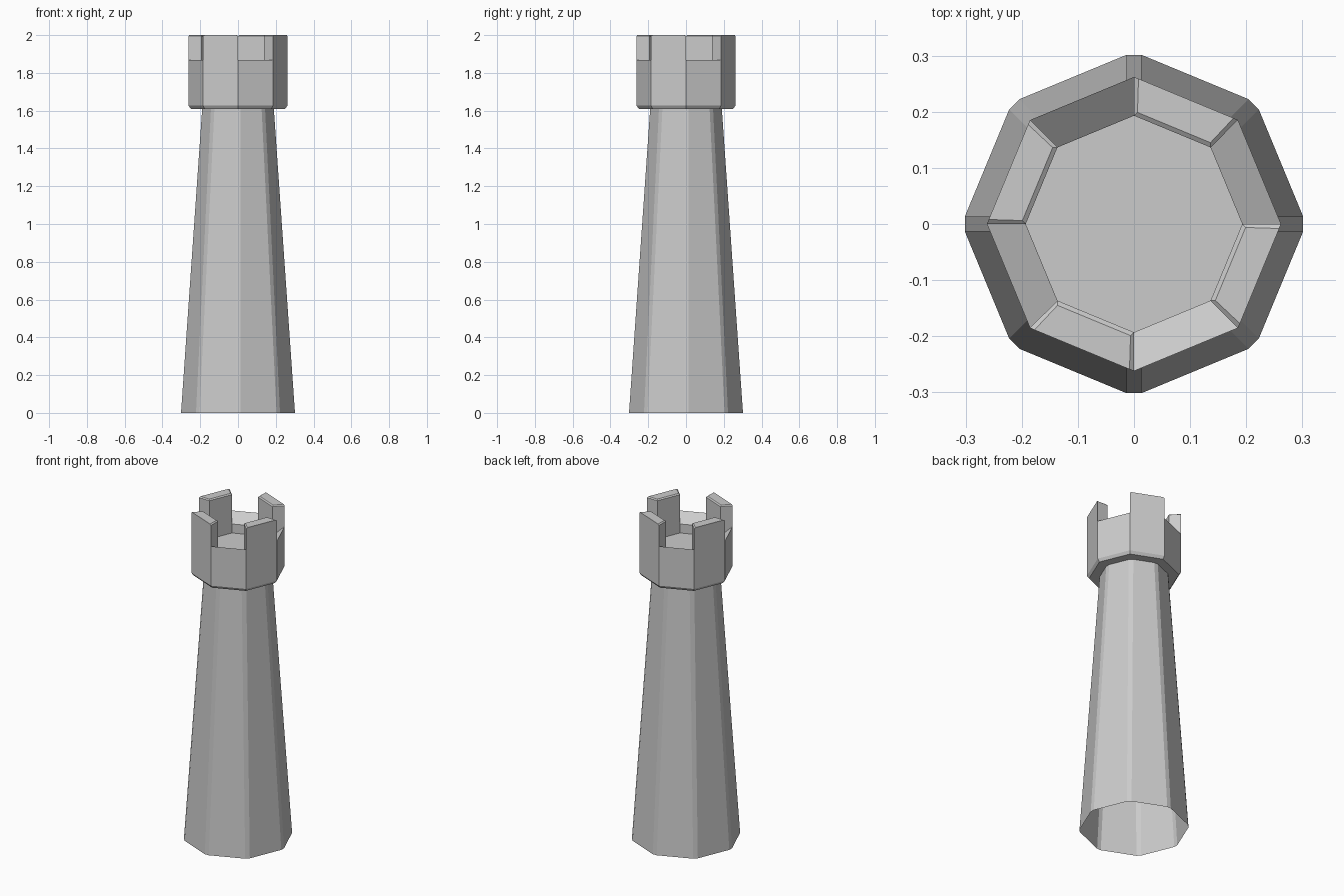
import bpy, bmesh
from math import cos, sin, radians, tan

if "Cube" in bpy.data.objects:
    bpy.data.objects.remove(bpy.data.objects["Cube"])


def polar(r, deg, z):
    return (r * cos(radians(deg)), r * sin(radians(deg)), z)


def make_object(name, bm):
    bmesh.ops.recalc_face_normals(bm, faces=bm.faces)
    mesh = bpy.data.meshes.new(name)
    bm.to_mesh(mesh)
    bm.free()
    obj = bpy.data.objects.new(name, mesh)
    bpy.context.collection.objects.link(obj)
    return obj


def bridge(bm, a, b, skip=()):
    n = len(a)
    for i in range(n):
        if i not in skip:
            bm.faces.new((a[i], a[(i + 1) % n], b[(i + 1) % n], b[i]))


# Tapered octagonal shaft with narrow chamfered corners, open underneath
def chamfered_ring(bm, r, z, half_width):
    x = r - half_width * tan(radians(22.5))
    ring = []
    for i in range(8):
        c, s = cos(radians(45 * i)), sin(radians(45 * i))
        for y in (-half_width, half_width):
            ring.append(bm.verts.new((x * c - y * s, x * s + y * c, z)))
    return ring


bm = bmesh.new()
bridge(bm, chamfered_ring(bm, 0.307, 0, 0.013), chamfered_ring(bm, 0.195, 1.61, 0.013))
make_object("tower_shaft", bm)

# Octagonal crown: underside, bottom chamfer, wall, sloped sill, inner wall, floor
R_OUT, R_IN, SILL_OUT, SILL_IN, FLOOR, TOP = 0.262, 0.193, 1.867, 1.815, 1.76, 2.0
MERLONS = (1, 3, 5, 7)
bm = bmesh.new()
profile = [(0.25, 1.61), (R_OUT, 1.627), (R_OUT, SILL_OUT), (R_IN, SILL_IN), (R_IN, FLOOR)]
rings = [[bm.verts.new(polar(r, 45 * i, z)) for i in range(8)] for r, z in profile]
for k in range(len(rings) - 1):
    bridge(bm, rings[k], rings[k + 1], MERLONS if k == 2 else ())
bm.faces.new(rings[0])
bm.faces.new(rings[-1])
make_object("crown", bm)

# Merlons on alternate sides, with chamfered tops
BEVEL = 0.006
for i in MERLONS:
    a, b = 45 * i, 45 * (i + 1)
    bm = bmesh.new()

    def ring(z_out, z_in, inset=0.0):
        d = inset / R_IN * 57.3
        o, n = R_OUT - inset * 0.5, R_IN + inset
        return [bm.verts.new(p) for p in (polar(o, a + d, z_out), polar(o, b - d, z_out),
                                          polar(n, b - d, z_in), polar(n, a + d, z_in))]

    low = ring(SILL_OUT, SILL_IN)
    mid = ring(TOP - BEVEL, TOP - BEVEL)
    top = ring(TOP, TOP, BEVEL)
    bridge(bm, low, mid)
    bridge(bm, mid, top)
    bm.faces.new(top)
    make_object("merlon", bm)
